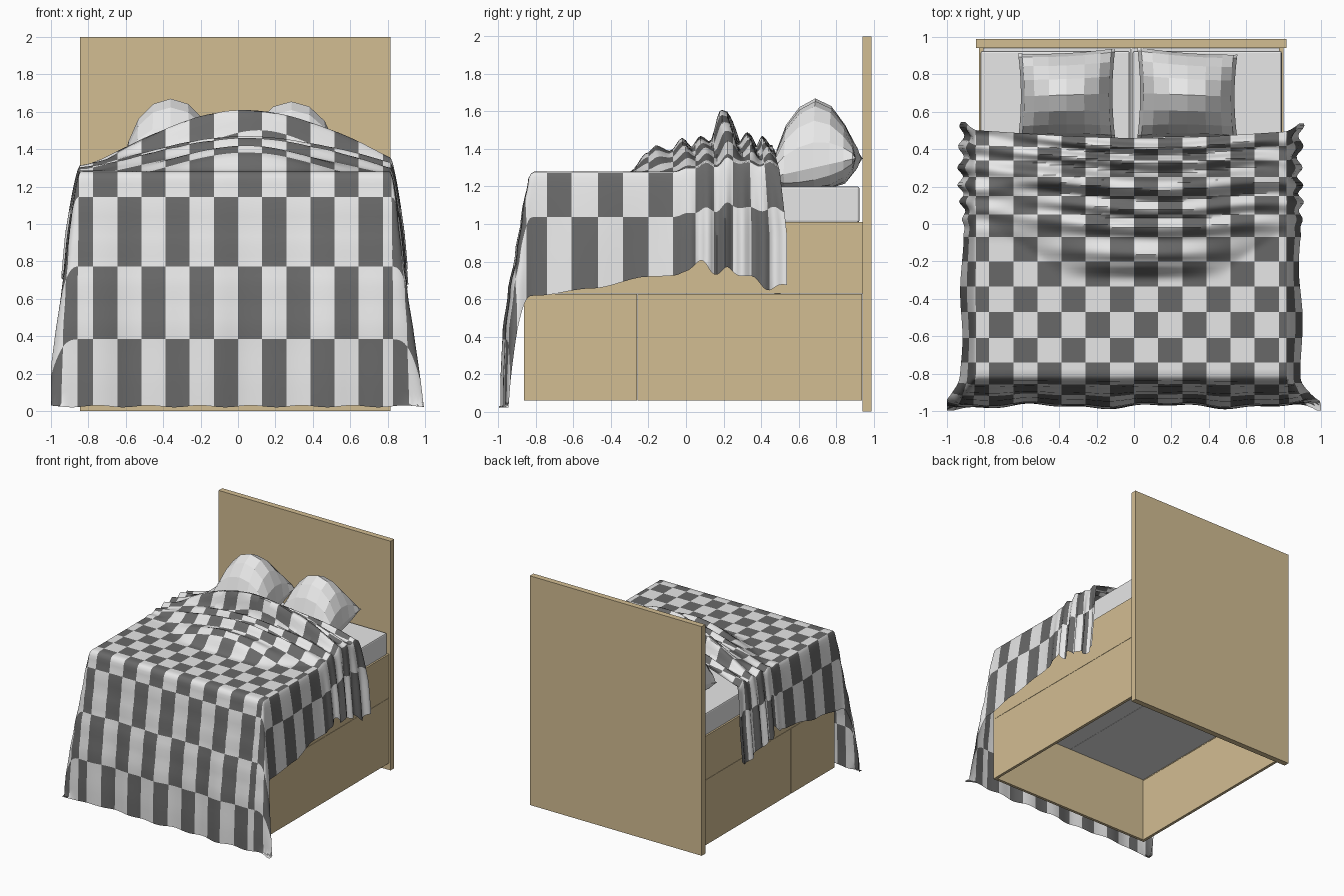
import bpy, bmesh, math
from mathutils import Vector

if "Cube" in bpy.data.objects:
    bpy.data.objects.remove(bpy.data.objects["Cube"])


def material(name, rgb):
    m = bpy.data.materials.new(name)
    m.diffuse_color = (*rgb, 1)
    m.use_nodes = True
    m.node_tree.nodes["Principled BSDF"].inputs["Base Color"].default_value = m.diffuse_color
    return m


WOOD = material("light_wood", (0.65, 0.51, 0.29))
LIGHT = material("off_white_fabric", (0.8, 0.8, 0.8))
DARK = material("dark_grey_fabric", (0.14, 0.14, 0.14))


def finish(name, bm, mats):
    bmesh.ops.recalc_face_normals(bm, faces=bm.faces)
    me = bpy.data.meshes.new(name)
    bm.to_mesh(me)
    bm.free()
    for m in mats:
        me.materials.append(m)
    ob = bpy.data.objects.new(name, me)
    bpy.context.collection.objects.link(ob)
    return ob


def box(name, x, y, z, mat, bevel=0):
    bm = bmesh.new()
    bmesh.ops.create_cube(bm, size=1)
    for v in bm.verts:
        v.co = Vector([(lo + hi) / 2 + c * (hi - lo) for c, (lo, hi) in zip(v.co, (x, y, z))])
    if bevel:
        bmesh.ops.bevel(bm, geom=bm.edges[:], offset=bevel, segments=2, affect='EDGES', profile=0.5)
    return finish(name, bm, [mat])


def interp(pts, t):
    if t <= pts[0][0]:
        return pts[0][1]
    for (a, p), (b, q) in zip(pts, pts[1:]):
        if t <= b:
            s = (t - a) / (b - a)
            return p + (q - p) * s * s * (3 - 2 * s)
    return pts[-1][1]


# Wooden frame: headboard, foot panel, side rails, drawers
CX = -0.015
box("headboard", (CX - 0.83, CX + 0.83), (0.94, 0.99), (0, 2), WOOD)
box("foot_panel", (CX - 0.815, CX + 0.815), (-0.865, -0.84), (0.06, 1.01), WOOD)
for side, s in (("left", -1), ("right", 1)):
    xs = sorted((CX + s * 0.79, CX + s * 0.815))
    box(side + "_rail", xs, (-0.84, 0.94), (0.63, 1.01), WOOD)
    box(side + "_front_drawer", xs, (-0.84, -0.2605), (0.06, 0.6275), WOOD)
    box(side + "_back_drawer", xs, (-0.2585, 0.938), (0.06, 0.6275), WOOD)
    # Twin mattresses resting inside the frame
    mx = sorted((CX + s * 0.001, CX + s * 0.789))
    box(side + "_mattress_base", mx, (-0.84, 0.938), (0.635, 1.0), LIGHT)
    mx = sorted((CX + s * 0.008, CX + s * 0.805))
    box(side + "_mattress", mx, (-0.84, 0.925), (1.009, 1.2), LIGHT, 0.01)


# Pillows: faceted cushions with a tapered rear seam, tilted against the headboard
def pillow(name, cx, half, top, skew):
    bm = bmesh.new()
    n = 8
    for sign in (1, -1):
        rows = []
        for j in range(n + 1):
            row = []
            for i in range(n + 1):
                u, v = (math.sin((k / n - 0.5) * math.pi) for k in (i, j))
                tv = math.sqrt(max(0, 1 - v * v))
                if sign > 0 and v > 0.2:
                    tv = 0.98 * ((1 - v) / 0.8) ** 0.62
                t = math.sqrt(max(0, 1 - u * u)) * tv
                x = cx + half * u * (1 - 0.06 * (1 - v * v))
                y = 0.69 + 0.235 * v * (1 - 0.05 * (1 - u * u)) + skew * u * (v + 1)
                z = 1.30 + 0.05 * v
                z += (top - 1.30) * t if sign > 0 else -0.17 * t
                row.append(bm.verts.new((x, y, max(z, 1.195))))
            rows.append(row)
        for j in range(n):
            for i in range(n):
                bm.faces.new((rows[j][i], rows[j][i + 1], rows[j + 1][i + 1], rows[j + 1][i]))
    bmesh.ops.remove_doubles(bm, verts=bm.verts, dist=0.0005)
    finish(name, bm, [LIGHT])


pillow("left_pillow", -0.36, 0.26, 1.67, 0.007)
pillow("right_pillow", 0.285, 0.268, 1.655, -0.01)

# Blanket: a chequered sheet, rumpled at the head, hanging over three sides
XL, XR, YF, TOP = -0.835, 0.805, -0.81, 1.28
PITCH, SUB = 0.129, 7
col_edges = ([XL - 0.67, XL - 0.28, XL - 0.02] + [k * PITCH for k in range(-6, 7)]
             + [XR + 0.02, XR + 0.28, XR + 0.67])
row_edges = [YF - b for b in (1.30, 0.935, 0.545, 0.17)] + [
    -0.74, -0.61, -0.47, -0.335, -0.2, -0.07, 0.05, 0.15, 0.25, 0.34, 0.42, 0.5]
RIDGES = [(-0.30, 0), (-0.2, 0.10), (-0.15, 0.14), (-0.07, 0.11), (0, 0.18), (0.05, 0.13),
          (0.1, 0.19), (0.15, 0.16), (0.21, 0.33), (0.24, 0.32), (0.3, 0.15), (0.35, 0.21),
          (0.4, 0.13), (0.45, 0.19), (0.5, 0.14)]
FRONT_FLARE = [(0, 0), (0.06, 0.03), (0.28, 0.065), (0.48, 0.095), (0.68, 0.13), (0.9, 0.155), (1.2, 0.165)]
HEM = [(-0.8, 1.08), (-0.5, 0.98), (-0.2, 0.82), (0.0, 0.80), (0.07, 0.68), (0.14, 0.86), (0.35, 0.95),
       (0.43, 1.12), (0.5, 1.0)]


def drape(s, t):
    a = max(XL - s, s - XR, 0)
    sx = 1 if s > 0 else -1
    b = max(YF - t, 0)
    x, y = min(max(s, XL), XR), max(t, YF)
    if a > 0.28:
        a = 0.28 + (a - 0.28) * interp(HEM, y)
    # rumpled folds across the top
    half = interp([(-0.3, 0.45), (0.1, 0.87)], y)
    w = math.cos(min(1, abs(x - 0.04) / half) * math.pi / 2) ** 1.1
    bend = y + 0.025 * math.sin(4 * x + 1) * min(1, max(0, (y + 0.3) * 3))
    h = w * interp(RIDGES, bend)
    rump = min(1, max(0, (y + 0.1) * 4))
    h += 0.018 * rump * (1 - w) * (1 + math.sin(y * 55 + 3 * x))
    z = TOP + h
    y -= 0.04 * w * max(0, (t - 0.35) / 0.15)
    r = math.hypot(a, b)
    if r > 1e-6:
        # hanging part: a flaring skirt, cone shaped at the corners
        drop = math.sqrt(r * r + 0.0016) - 0.04
        wf = (b / r) ** 2
        f = 0.088 * (r / 0.65) ** 0.6 * (1 - wf) + interp(FRONT_FLARE, r) * wf
        f += 0.5 * max(0, drop - 1.26)
        x += sx * (f * (a / r) ** 0.5 + 0.09 * 2 * a * b / r ** 2 * min(1, drop / 1.3) ** 3)
        y -= f * (b / r) ** 0.6
        sway = min(1, a / 0.4) * (1 - wf)
        x += sx * sway * (0.016 * rump * math.sin(y * 68) + 0.008 * math.sin(y * 11 + sx))
        y += 0.010 * min(1, b) * wf * (math.sin(x * 9) + 0.6 * math.sin(x * 21 + 1))
        y += 0.045 * sway * min(1, max(0, (t - 0.3) * 5))
        z = max(0.02 + 0.005 * (1 + math.sin(x * 23)), z - drop)
    return (min(max(x, -1.0), 1.0), max(y, -0.998), z)


def subdivide(edges):
    out = [lo + (hi - lo) * k / SUB for lo, hi in zip(edges, edges[1:]) for k in range(SUB)]
    return out + [edges[-1]]


bm = bmesh.new()
cols, rows = subdivide(col_edges), subdivide(row_edges)
grid = [[bm.verts.new(drape(s, t)) for s in cols] for t in rows]
for j in range(len(rows) - 1):
    for i in range(len(cols) - 1):
        f = bm.faces.new((grid[j][i], grid[j][i + 1], grid[j + 1][i + 1], grid[j + 1][i]))
        f.material_index = (i // SUB - 9 + j // SUB) % 2  # chequer rule
blanket = finish("blanket", bm, [LIGHT, DARK])
bpy.context.view_layer.objects.active = blanket
blanket.select_set(True)
bpy.ops.object.shade_smooth_by_angle(angle=math.radians(50))
